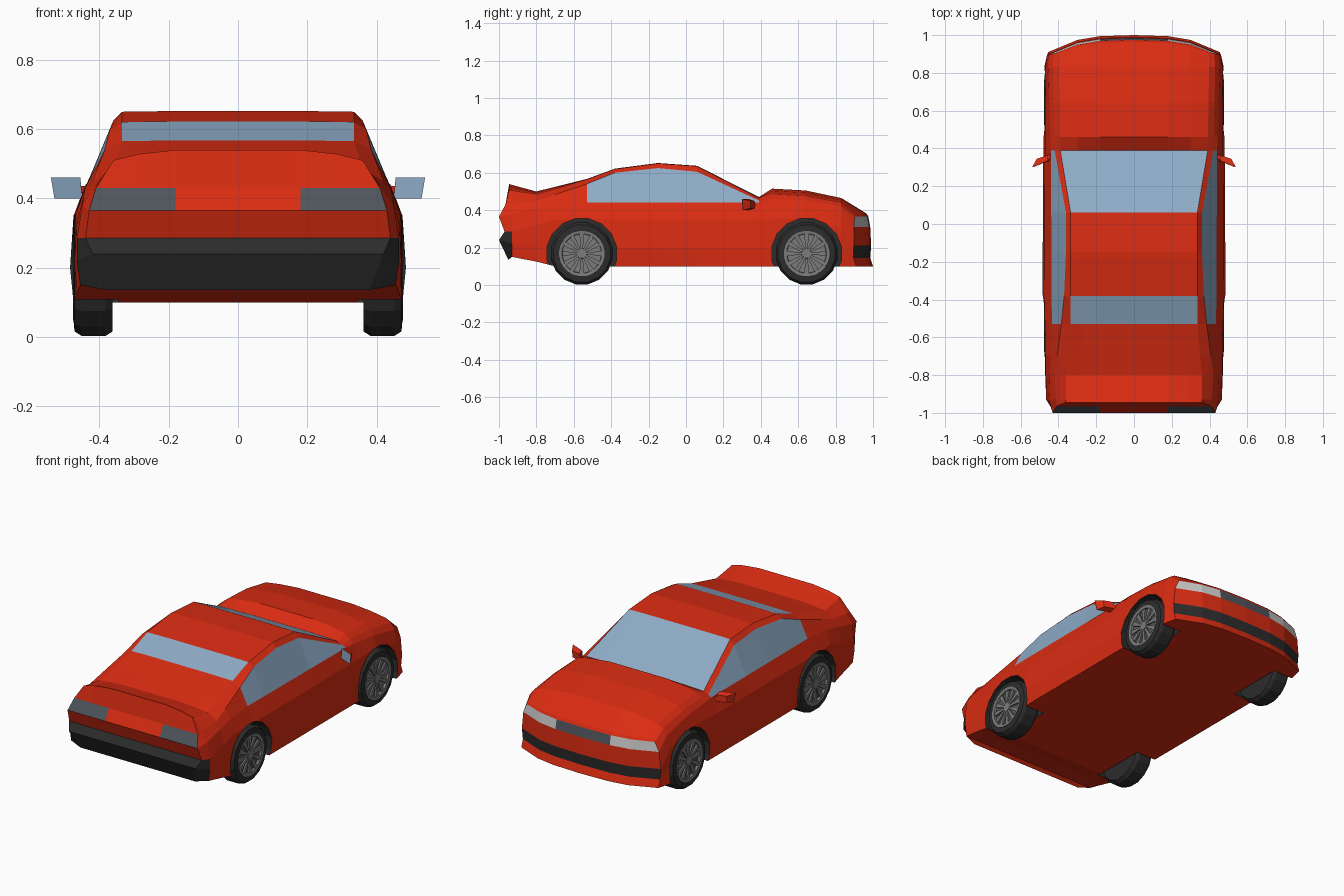
import bpy, bmesh
from math import pi, cos, sin
from mathutils import Matrix, Vector

if "Cube" in bpy.data.objects:
    bpy.data.objects.remove(bpy.data.objects["Cube"])


def material(name, rgb):
    m = bpy.data.materials.new(name)
    m.diffuse_color = (*rgb, 1)
    m.use_nodes = True
    m.node_tree.nodes["Principled BSDF"].inputs["Base Color"].default_value = m.diffuse_color
    return m


RED, DARK, GLASS, LAMP, TAIL, RIM, HUB = range(7)
MATS = [material("red_paint", (0.70, 0.025, 0.006)),
        material("black_rubber", (0.025, 0.025, 0.025)),
        material("window_glass", (0.27, 0.41, 0.57)),
        material("headlight", (0.55, 0.57, 0.57)),
        material("tail_light", (0.08, 0.09, 0.11)),
        material("rim_metal", (0.20, 0.20, 0.20)),
        material("rim_shadow", (0.09, 0.09, 0.09))]


def finish(bm, name):
    bmesh.ops.remove_doubles(bm, verts=bm.verts, dist=1e-5)
    bmesh.ops.recalc_face_normals(bm, faces=bm.faces)
    me = bpy.data.meshes.new(name)
    bm.to_mesh(me)
    bm.free()
    for m in MATS:
        me.materials.append(m)
    ob = bpy.data.objects.new(name, me)
    bpy.context.collection.objects.link(ob)
    return ob


def apply_all(ob):
    bpy.context.view_layer.objects.active = ob
    for m in list(ob.modifiers):
        bpy.ops.object.modifier_apply(modifier=m.name)


def interp(keys, y):
    for (a, va), (b, vb) in zip(keys, keys[1:]):
        if y <= b:
            return va + (vb - va) * max(0, y - a) / (b - a)
    return keys[-1][1]


# Lengthwise body lines: (y, half width) and (y, height)
sill = ([(-.97, .38), (-.93, .455), (-.7, .475), (.83, .475), (.97, .455)],
        [(-.97, .135), (-.93, .15), (-.8, .125), (-.7, .10), (.97, .10)])
low = ([(-.97, .42), (-.93, .465), (-.4, .485), (.4, .48), (.83, .475), (.97, .455)],
       [(-.97, .24), (-.93, .22), (-.7, .20), (.83, .20), (.97, .145)])
mid = ([(-.97, .44), (-.93, .465), (-.4, .475), (.83, .47), (.97, .46)],
       [(-.97, .285), (-.93, .285), (-.7, .35), (.46, .35), (.64, .36), (.83, .30), (.97, .21)])
belt = ([(-.97, .43), (-.93, .45), (-.53, .435), (.39, .44), (.83, .455), (.97, .45)],
        [(-.97, .365), (-.93, .38), (-.7, .43), (-.53, .44), (.39, .44), (.64, .42),
         (.83, .385), (.97, .31)])
window_top = ([(-.97, .41), (-.8, .42), (-.53, .385), (-.38, .37), (-.15, .36), (.06, .36),
               (.39, .42), (.83, .43), (.97, .425)],
              [(-.97, .43), (-.8, .45), (-.53, .54), (-.38, .60), (-.15, .625), (.06, .605),
               (.39, .452), (.46, .46), (.64, .45), (.83, .42), (.97, .365)])
edge = ([(-.97, .36), (-.8, .36), (-.53, .335), (.06, .335), (.39, .39), (.97, .40)],
        [(-.97, .51), (-.8, .485), (-.53, .565), (-.38, .62), (-.15, .65), (.06, .635),
         (.39, .465), (.46, .485), (.64, .475), (.83, .44), (.97, .375)])
crown = [(-.97, .54), (-.93, .535), (-.8, .50), (-.53, .567), (-.38, .622), (-.15, .652),
         (.06, .637), (.39, .47), (.46, .515), (.64, .505), (.83, .465), (.97, .382)]
RAILS = [sill, low, mid, belt, window_top, edge]
STATIONS = [-.97, -.93, -.8, -.7, -.53, -.38, -.15, .06, .39, .46, .64, .83, .97]
REAR_Y = [-.95, -1.0, -.97, -1.0, -.965, -.945]
NOSE_Y = [1.0, .985, .99, .985, .975, .965]


def columns(x):
    return [0, min(.18, .55 * x), min(.30, .8 * x)]


def body():
    bm = bmesh.new()

    def vert(x, y, z):
        if y > .9:                                   # nose curves back in plan
            y -= .09 * (x / .455) ** 3
        return bm.verts.new((x, y, z))

    def face(vs, mat):
        bm.faces.new(vs).material_index = mat

    def section(y):
        ys = REAR_Y if y == STATIONS[0] else NOSE_Y if y == STATIONS[-1] else [y] * 6
        pts = [(interp(rx, y), yy, interp(rz, y)) for (rx, rz), yy in zip(RAILS, ys)]
        c, (x0, y0, z0), (x5, y5, z5) = interp(crown, y), pts[0], pts[-1]
        under = [vert(x, y0, z0) for x in columns(x0)]
        side = [vert(*p) for p in pts]
        top = [vert(x, y5, z) for x, z in zip(columns(x5), (c, c, c * .6 + z5 * .4))]
        return under + side + top[::-1]

    rings = [section(y) for y in STATIONS]
    for i, (a, b) in enumerate(zip(rings, rings[1:])):
        for j in range(11):
            mat = RED
            if (j == 6 and 4 <= i <= 7) or (j >= 8 and i in (4, 7)):
                mat = GLASS
            if i == 0 and j in (3, 4):
                mat = DARK
            face((a[j], a[j + 1], b[j + 1], b[j]), mat)

    # Tail and nose panels, one colour per row and column
    rear = [[DARK] * 3, [DARK] * 3, [RED] * 3, [RED, TAIL, TAIL], [RED] * 3]
    nose = [[RED] * 3, [DARK] * 3, [RED] * 3, [TAIL, LAMP, LAMP], [RED] * 3]
    for ring, paint in ((rings[0], rear), (rings[-1], nose)):
        yc = REAR_Y if ring is rings[0] else NOSE_Y
        rows = [ring[:4]]
        for k in range(1, 5):
            v = ring[3 + k]
            rows.append([vert(x, yc[k], v.co.z) for x in columns(v.co.x)] + [v])
        rows.append([ring[11], ring[10], ring[9], ring[8]])
        for r, (a, b) in enumerate(zip(rows, rows[1:])):
            for c in range(3):
                face((a[c], a[c + 1], b[c + 1], b[c]), paint[r][c])
    ob = finish(bm, "car_body")
    ob.modifiers.new("mirror", 'MIRROR')
    return ob


def lathe(bm, profile, segs, mat):
    # profile of (radius, x) turned about the x axis
    rings = []
    for k in range(segs):
        a = 2 * pi * (k + .5) / segs
        rings.append([bm.verts.new((x, r * cos(a), r * sin(a))) for r, x in profile])
    for k in range(segs):
        a, b = rings[k], rings[(k + 1) % segs]
        for j in range(len(profile) - 1):
            bm.faces.new((a[j], a[j + 1], b[j + 1], b[j])).material_index = mat
    for j in (0, len(profile) - 1):
        bm.faces.new([r[j] for r in rings]).material_index = mat


def box(bm, corners, mat):
    vs = [bm.verts.new(c) for c in corners]
    for f in ((0, 1, 2, 3), (4, 5, 6, 7), (0, 1, 5, 4), (1, 2, 6, 5), (2, 3, 7, 6), (3, 0, 4, 7)):
        bm.faces.new([vs[i] for i in f]).material_index = mat


WHEELS = [(s, y) for y in (-.557, .645) for s in (1, -1)]

# Body with wheel wells cut out
car = body()
cutters = []
for s, y in WHEELS:
    bm = bmesh.new()
    lathe(bm, [(.19, -.13), (.19, .13)], 16, DARK)
    bm.transform(Matrix.Translation((s * .475, y, .168)))
    cut = finish(bm, "wheel_well_cutter")
    cut.hide_render = True
    cutters.append(cut)
    m = car.modifiers.new("well", 'BOOLEAN')
    m.operation, m.solver, m.object = 'DIFFERENCE', 'EXACT', cut
apply_all(car)
for cut in cutters:
    bpy.data.objects.remove(cut)

# Wheels: tyre, dished rim and twelve spokes
for s, y in WHEELS:
    bm = bmesh.new()
    lathe(bm, [(.12, -.055), (.155, -.055), (.168, -.035), (.168, .035), (.155, .055),
               (.122, .058), (.115, .04)], 16, DARK)
    lathe(bm, [(.122, .045), (.122, .06), (.106, .058), (.104, .044)], 24, RIM)
    lathe(bm, [(.108, .038), (.108, .045)], 24, HUB)
    lathe(bm, [(.028, .04), (.026, .056)], 12, RIM)
    for k in range(12):
        rot = Matrix.Rotation(2 * pi * k / 12, 3, 'X')
        quad = [(-.005, .02), (.005, .02), (.013, .108), (-.013, .108)]
        box(bm, [rot @ Vector((x, a, r)) for x in (.044, .054) for a, r in quad], RIM)
    bm.transform(Matrix.Rotation(0 if s > 0 else pi, 4, 'Z'))
    bm.transform(Matrix.Translation((s * .417, y, .168)))
    finish(bm, ("rear" if y < 0 else "front") + ("_right" if s > 0 else "_left") + "_wheel")

# Door mirrors: housing, stalk and mirror glass
bm = bmesh.new()
pane = [(.45, .335, .40), (.53, .305, .40), (.54, .30, .46), (.455, .335, .46)]
back = [(.455, .365, .41), (.51, .345, .41), (.515, .345, .45), (.455, .365, .45)]
box(bm, pane + back, RED)
box(bm, [(.42, .36, .415), (.46, .335, .415), (.46, .335, .435), (.42, .36, .435),
         (.42, .385, .415), (.46, .36, .415), (.46, .36, .435), (.42, .385, .435)], RED)
bm.faces.new([bm.verts.new((x, yy - .002, z)) for x, yy, z in pane]).material_index = GLASS
door_mirrors = finish(bm, "door_mirrors")
door_mirrors.modifiers.new("mirror", 'MIRROR')
apply_all(door_mirrors)
